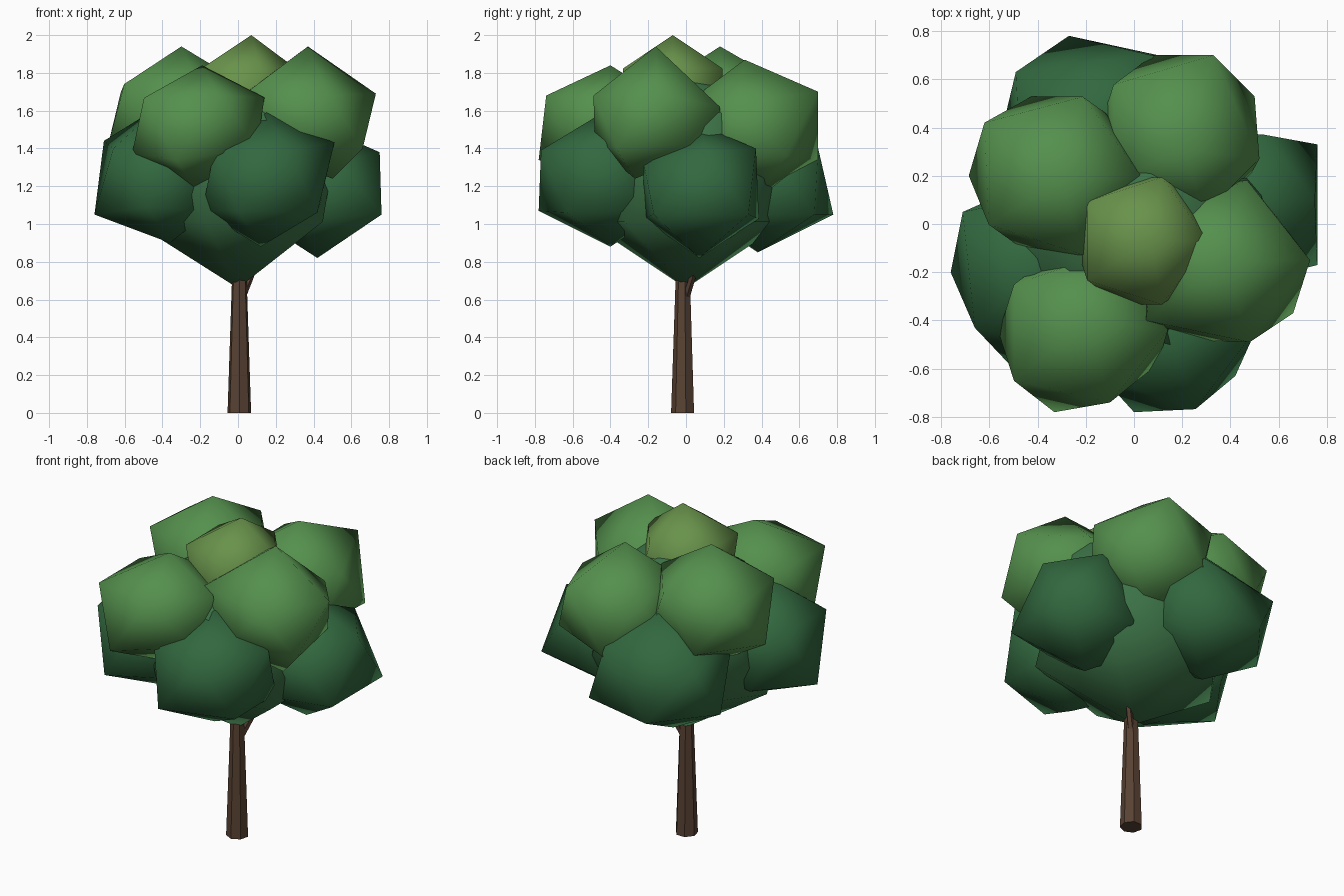
import bpy
from mathutils import Vector


def material(name, rgb):
    m = bpy.data.materials.new(name)
    m.diffuse_color = (*rgb, 1)
    return m


BARK = material("bark", (0.10, 0.055, 0.033))
CORE = material("leaf_core", (0.045, 0.17, 0.062))
DARK = material("leaf_dark", (0.032, 0.14, 0.05))
LIGHT = material("leaf_light", (0.09, 0.28, 0.075))
OLIVE = material("leaf_olive", (0.14, 0.29, 0.07))


def clump(name, centre, radii, mat, pulls=()):
    """Smooth-shaded 20-sided clump; each pull point drags its nearest corner there."""
    bpy.ops.mesh.primitive_ico_sphere_add(subdivisions=1, radius=1)
    ob = bpy.context.object
    ob.name = name
    for v in ob.data.vertices:
        v.co = Vector(c + r * k for c, r, k in zip(centre, radii, v.co))
    free = list(ob.data.vertices)
    for p in map(Vector, pulls):
        v = min(free, key=lambda w: (w.co - p).length)
        v.co = p
        free.remove(v)
    ob.data.materials.append(mat)
    bpy.ops.object.shade_smooth()
    return ob


def limb(name, start, end, r1, r2, sides):
    """Flat-shaded tapered limb between two points."""
    a, b = Vector(start), Vector(end)
    bpy.ops.mesh.primitive_cone_add(vertices=sides, radius1=r1, radius2=r2,
                                    depth=(b - a).length, location=(a + b) / 2)
    ob = bpy.context.object
    ob.name = name
    ob.rotation_euler = (b - a).to_track_quat('Z', 'Y').to_euler()
    ob.data.materials.append(BARK)


# Trunk and the small side branch
limb("trunk", (0.007, -0.015, 0), (0.007, -0.015, 1.0), 0.064, 0.03, 7)
limb("branch", (0.02, 0.0, 0.61), (0.14, 0.09, 0.90), 0.02, 0.014, 5)

# Large central mass
clump("foliage_core", (0, 0, 1.28), (0.62, 0.62, 0.60), CORE,
      [(0, 0, 0.66), (0.55, 0.06, 1.60), (0.15, -0.50, 1.55)])

# Lower dark ring
clump("foliage_low_front", (0.15, -0.44, 1.23), (0.38, 0.385, 0.36), DARK,
      [(0, -0.78, 1.07), (0.51, -0.43, 1.43), (0.12, -0.40, 0.88),
       (0.42, -0.63, 1.06)])
clump("foliage_low_left", (-0.42, -0.20, 1.24), (0.38, 0.39, 0.38), DARK,
      [(-0.71, 0.05, 1.44), (-0.76, -0.20, 1.05), (-0.36, -0.20, 0.90),
       (-0.66, -0.43, 1.40), (-0.48, -0.62, 1.09)])
clump("foliage_low_right", (0.43, 0.08, 1.18), (0.37, 0.36, 0.34), DARK,
      [(0.76, 0.33, 1.05), (0.76, -0.17, 1.05), (0.42, 0.07, 0.82),
       (0.75, 0.10, 1.38), (0.54, 0.37, 1.40)])
clump("foliage_low_back", (-0.18, 0.43, 1.22), (0.40, 0.40, 0.39), DARK,
      [(-0.27, 0.78, 1.05), (0.07, 0.70, 1.40), (-0.49, 0.63, 1.36),
       (-0.18, 0.38, 0.85), (0.19, 0.68, 1.05)])

# Upper light ring
clump("foliage_high_front", (-0.23, -0.45, 1.52), (0.37, 0.38, 0.33), LIGHT,
      [(-0.19, -0.40, 1.84), (-0.33, -0.78, 1.34), (0.14, -0.44, 1.67),
       (0.10, -0.58, 1.40), (-0.10, -0.74, 1.68)])
clump("foliage_high_left", (-0.32, 0.20, 1.58), (0.39, 0.385, 0.36), LIGHT,
      [(-0.30, 0.18, 1.94), (-0.62, 0.42, 1.70), (-0.685, 0.20, 1.43)])
clump("foliage_high_right", (0.38, -0.155, 1.58), (0.385, 0.385, 0.36), LIGHT,
      [(0.37, -0.16, 1.94), (0.73, -0.15, 1.69), (0.66, -0.37, 1.40),
       (0.47, 0.18, 1.62), (0.48, -0.49, 1.68), (0.50, -0.27, 1.24),
       (0.05, -0.40, 1.70), (0.60, 0.02, 1.42)])
clump("foliage_high_back", (0.19, 0.375, 1.51), (0.38, 0.385, 0.365), LIGHT,
      [(0.20, 0.31, 1.87), (0.33, 0.70, 1.70), (0.08, 0.70, 1.34),
       (0.50, 0.53, 1.36), (0.52, 0.27, 1.64)])

# Crown
clump("foliage_crown", (0.03, -0.07, 1.68), (0.31, 0.31, 0.32), OLIVE,
      [(0.07, -0.07, 2.0)])
